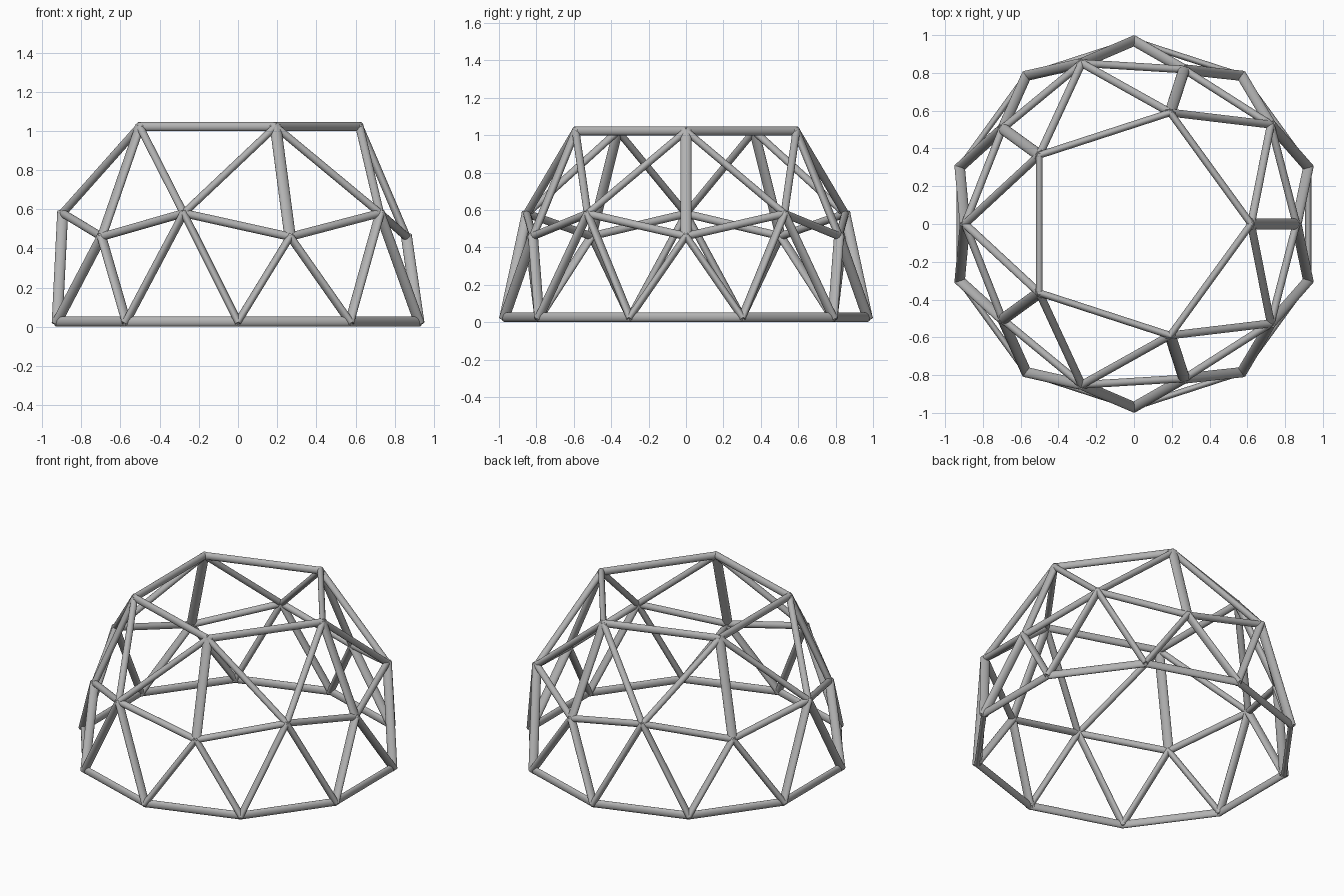
import bpy
import math
from mathutils import Matrix, Vector

if "Cube" in bpy.data.objects:
    bpy.data.objects.remove(bpy.data.objects["Cube"], do_unlink=True)

grey = bpy.data.materials.new("matte_grey")
grey.use_nodes = True
grey.diffuse_color = (0.45, 0.45, 0.45, 1)
grey.node_tree.nodes["Principled BSDF"].inputs["Base Color"].default_value = (0.45, 0.45, 0.45, 1)


def ring(radius, z, count, start):
    """Evenly spaced dome joints at one height."""
    angles = [math.radians(start + 360 * i / count) for i in range(count)]
    return [Vector((radius * math.cos(a), radius * math.sin(a), z)) for a in angles]


def strut(name, a, b, width, depth):
    """Oval tube between two joints; depth is measured outward from the dome."""
    along = (b - a).normalized()
    mid = (a + b) / 2
    out = Vector((mid.x, mid.y, 0))
    out = (out - along * out.dot(along)).normalized()
    side = along.cross(out)
    bpy.ops.mesh.primitive_cylinder_add(vertices=20, radius=0.5, depth=1)
    obj = bpy.context.object
    obj.name = name
    turn = Matrix((side, out, along)).transposed().to_4x4()
    size = Matrix.Diagonal((width, depth, (b - a).length + 0.016, 1))
    obj.data.transform(Matrix.Translation(mid) @ turn @ size)
    obj.data.materials.append(grey)
    bpy.ops.object.shade_smooth_by_angle(angle=math.radians(40))


# Joints of the dome, from the ground up
base = ring(0.97, 0.027, 10, 18)
low = ring(0.86, 0.46, 5, 0)
high = ring(0.895, 0.58, 5, 36)
top = ring(0.62, 1.022, 5, 0)

# Ground ring
for i in range(10):
    strut("ground_ring_strut", base[i], base[(i + 1) % 10], 0.05, 0.032)

for i in range(5):
    j = (i + 1) % 5
    # Legs from the ground to the middle joints
    for joint, feet in ((low[i], (2 * i - 1, 2 * i)), (high[i], (2 * i, 2 * i + 1))):
        for f in feet:
            strut("leg_strut", base[f % 10], joint, 0.038, 0.056)
    # Zigzag middle ring
    strut("middle_ring_strut", low[i], high[i], 0.042, 0.04)
    strut("middle_ring_strut", high[i], low[j], 0.042, 0.04)
    # Upper struts and open top ring
    strut("upright_strut", low[i], top[i], 0.06, 0.04)
    strut("upper_diagonal_strut", high[i], top[i], 0.038, 0.042)
    strut("upper_diagonal_strut", high[i], top[j], 0.038, 0.042)
    strut("top_ring_strut", top[i], top[j], 0.047, 0.037)
